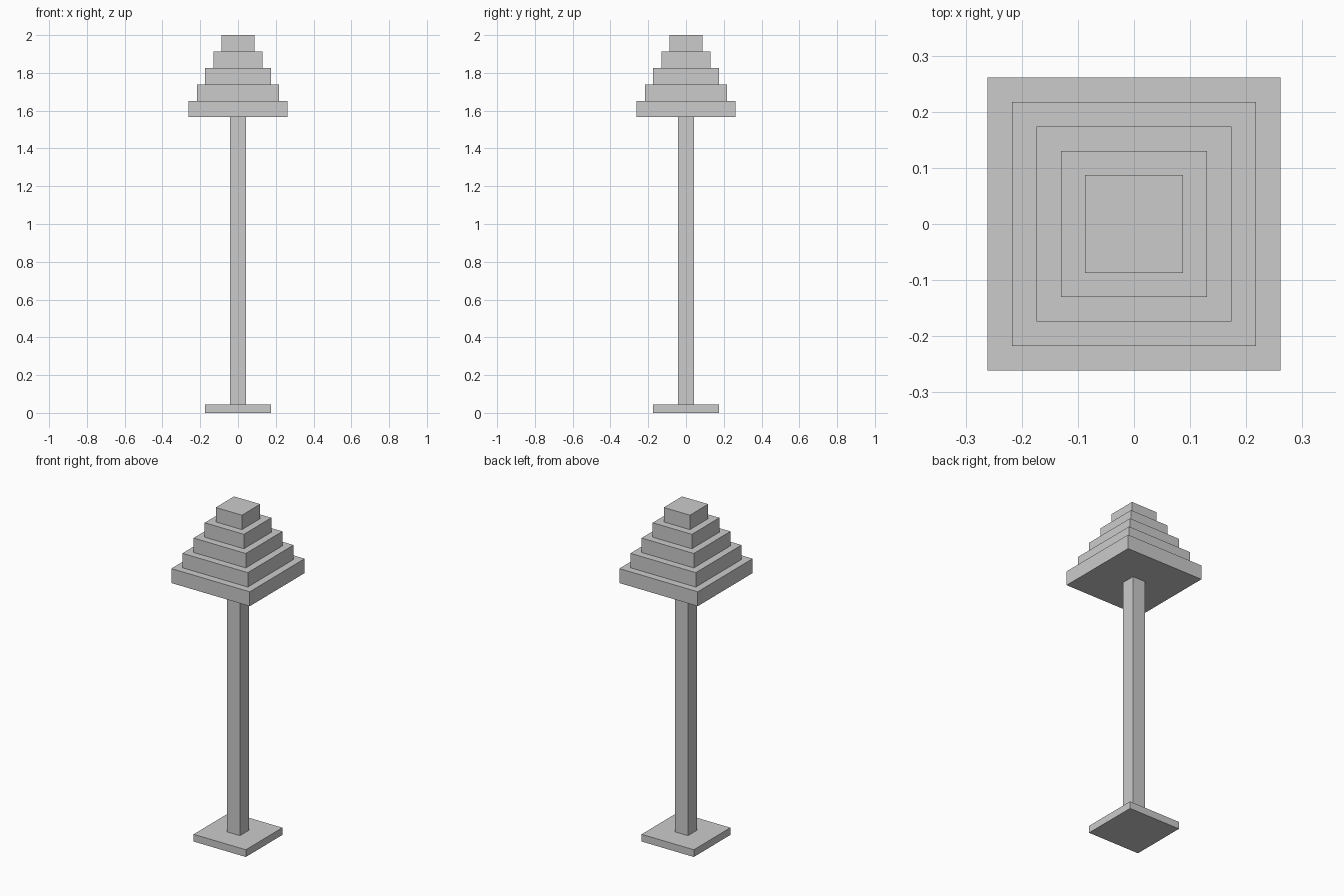
import bpy

if "Cube" in bpy.data.objects:
    bpy.data.objects.remove(bpy.data.objects["Cube"])

U = 2 / 46  # model grid unit


def box(name, half, z0, z1):
    bpy.ops.mesh.primitive_cube_add(size=1, location=(0, 0, (z0 + z1) * U / 2))
    ob = bpy.context.object
    ob.name = name
    ob.scale = (2 * half * U, 2 * half * U, (z1 - z0) * U)
    bpy.ops.object.transform_apply(location=False, rotation=False, scale=True)
    return ob


# Foot plate and post
box("base", 4, 0, 1)
box("post", 1, 1, 36)

# Stepped shade, widest tier at the bottom
for i in range(5):
    box(f"shade_tier_{i + 1}", 6 - i, 36 + 2 * i, 38 + 2 * i)
